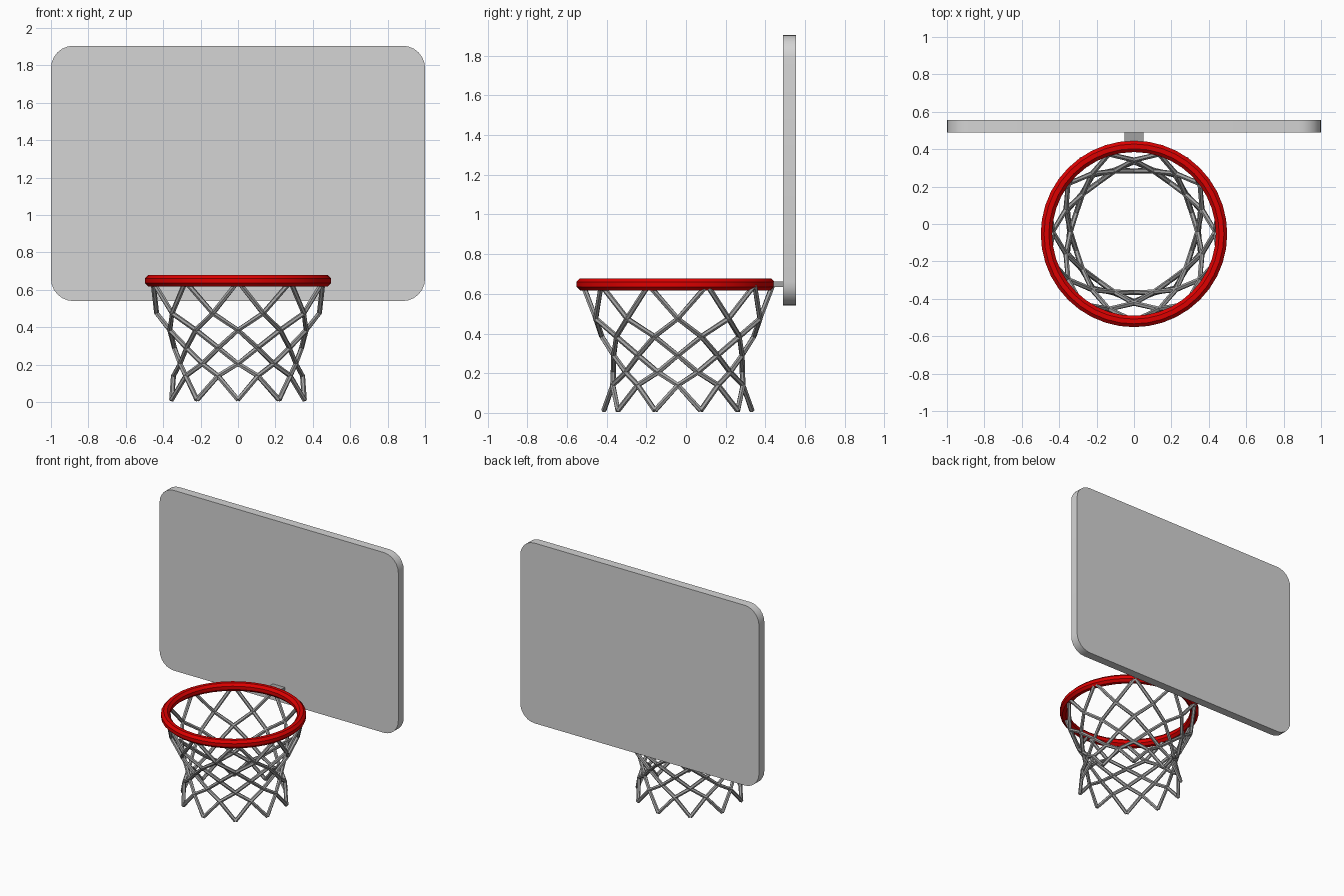
import bpy, bmesh, math
from mathutils import Vector

cube = bpy.data.objects.get("Cube")
if cube:
    bpy.data.objects.remove(cube, do_unlink=True)


def material(name, rgb):
    m = bpy.data.materials.new(name)
    m.use_nodes = True
    m.diffuse_color = (*rgb, 1)
    m.node_tree.nodes["Principled BSDF"].inputs["Base Color"].default_value = (*rgb, 1)
    return m


light_grey = material("board light grey", (0.66, 0.66, 0.66))
mid_grey = material("net mid grey", (0.36, 0.36, 0.36))
red = material("rim red", (0.72, 0.0, 0.0))


def finish(name, bm, mat, smooth=False):
    bmesh.ops.recalc_face_normals(bm, faces=bm.faces)
    me = bpy.data.meshes.new(name)
    bm.to_mesh(me)
    bm.free()
    me.materials.append(mat)
    ob = bpy.data.objects.new(name, me)
    bpy.context.collection.objects.link(ob)
    if smooth:
        bpy.ops.object.select_all(action='DESELECT')
        ob.select_set(True)
        bpy.context.view_layer.objects.active = ob
        bpy.ops.object.shade_smooth_by_angle(angle=math.radians(40))
    return ob


# Backboard: rounded rectangle, extruded backwards
bm = bmesh.new()
r, z0, z1 = 0.12, 0.54, 1.905
corners = [(1 - r, z1 - r), (r - 1, z1 - r), (r - 1, z0 + r), (1 - r, z0 + r)]
outline = []
for i, (cx, cz) in enumerate(corners):
    for k in range(7):
        a = math.radians(90 * i + 15 * k)
        outline.append(bm.verts.new((cx + r * math.cos(a), 0.49, cz + r * math.sin(a))))
face = bm.faces.new(outline)
ext = bmesh.ops.extrude_face_region(bm, geom=[face])
bmesh.ops.translate(bm, vec=(0, 0.065, 0),
                    verts=[v for v in ext["geom"] if isinstance(v, bmesh.types.BMVert)])
finish("backboard", bm, light_grey, True)

# Bracket joining rim and board
bm = bmesh.new()
bmesh.ops.create_cube(bm, size=1)
for v in bm.verts:
    v.co = Vector((v.co.x * 0.1, v.co.y * 0.08 + 0.455, v.co.z * 0.028 + 0.648))
finish("rim_bracket", bm, mid_grey)

# Rim: octagonal section with a flat outer wall, swept round a circle
bm = bmesh.new()
MAJOR, MINOR = 40, 8
rings = []
for i in range(MAJOR):
    a = math.tau * i / MAJOR
    ring = []
    for k in range(MINOR):
        b = math.tau * (k + 0.5) / MINOR
        rad = 0.468 + 0.033 * math.cos(b)
        ring.append(bm.verts.new((rad * math.cos(a), rad * math.sin(a), 0.033 * math.sin(b))))
    rings.append(ring)
for i in range(MAJOR):
    p, q = rings[i], rings[(i + 1) % MAJOR]
    for k in range(MINOR):
        n = (k + 1) % MINOR
        bm.faces.new((p[k], q[k], q[n], p[n]))
rim = finish("rim", bm, red, True)
rim.location = (0, -0.053, 0.648)

# Net: ten strands winding each way, as (radius, height) knots 18 degrees apart
KNOTS = [(0.478, 0.645), (0.435, 0.475), (0.383, 0.385), (0.34, 0.29),
         (0.325, 0.205), (0.345, 0.14), (0.373, 0.012)]
SIDES, THICK = 6, 0.0135


def tube(bm, pts):
    """Sweep a hexagon along pts, capped at both ends."""
    rings = []
    for i, p in enumerate(pts):
        t = (pts[min(i + 1, len(pts) - 1)] - pts[max(i - 1, 0)]).normalized()
        out = Vector((p.x, p.y, 0)).normalized()
        u = (out - t * out.dot(t)).normalized()
        w = t.cross(u)
        rings.append([bm.verts.new(p + THICK * (u * math.cos(a) + w * math.sin(a)))
                      for a in (math.tau * k / SIDES for k in range(SIDES))])
    for a, b in zip(rings, rings[1:]):
        for k in range(SIDES):
            n = (k + 1) % SIDES
            bm.faces.new((a[k], a[n], b[n], b[k]))
    bm.faces.new(rings[0])
    bm.faces.new(rings[-1])


bm = bmesh.new()
for turn in (1, -1):
    for s in range(10):
        pts = []
        for i, (rad, z) in enumerate(KNOTS):
            a = math.radians(-90 + 36 * s + turn * 18 * i)
            pts.append(Vector((rad * math.cos(a), rad * math.sin(a), z)))
        tube(bm, pts)
net = finish("net", bm, mid_grey)
net.location.y = -0.041
